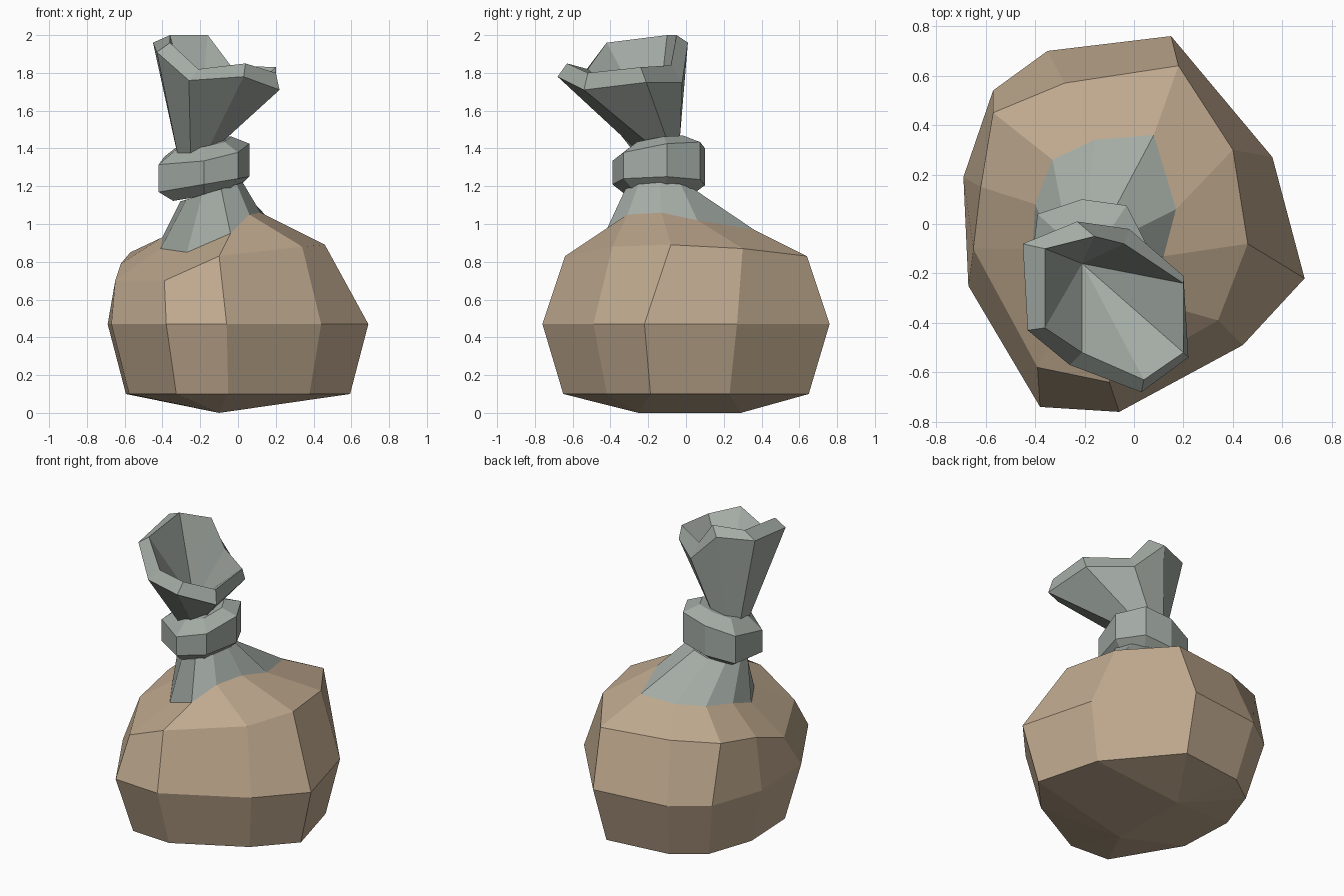
import bpy, bmesh, math
from mathutils import Vector

if "Cube" in bpy.data.objects:
    bpy.data.objects.remove(bpy.data.objects["Cube"])

def material(name, rgb):
    m = bpy.data.materials.new(name)
    m.diffuse_color = (*rgb, 1)
    m.use_nodes = True
    m.node_tree.nodes["Principled BSDF"].inputs["Base Color"].default_value = m.diffuse_color
    return m

burlap = material("tan burlap", (0.52, 0.395, 0.27))
cloth = material("grey green cloth", (0.37, 0.41, 0.375))

def loft(name, rings, mats, cloth_from=0, closed=False):
    """Skin consecutive rings of equal length; bands from cloth_from use the last material."""
    bm = bmesh.new()
    loops = [[bm.verts.new(p) for p in ring] for ring in rings]
    n = len(loops[0])
    pairs = list(zip(loops, loops[1:]))
    if closed:
        pairs.append((loops[-1], loops[0]))
    for k, (a, b) in enumerate(pairs):
        for i in range(n):
            j = (i + 1) % n
            f = bm.faces.new((a[i], a[j], b[j], b[i]))
            f.material_index = len(mats) - 1 if k >= cloth_from else 0
    bmesh.ops.remove_doubles(bm, verts=bm.verts, dist=0.001)
    edges = [e for e in bm.edges if e.is_boundary]
    if edges:
        bmesh.ops.holes_fill(bm, edges=edges)
    bmesh.ops.recalc_face_normals(bm, faces=bm.faces)
    me = bpy.data.meshes.new(name)
    bm.to_mesh(me)
    bm.free()
    for m in mats:
        me.materials.append(m)
    ob = bpy.data.objects.new(name, me)
    bpy.context.collection.objects.link(ob)
    return ob

# Sack body: belly outline, shoulder and neck base, ten sides
belly = [(0.15, 0.76), (-0.35, 0.70), (-0.57, 0.54), (-0.69, 0.19), (-0.67, -0.25),
         (-0.38, -0.74), (-0.06, -0.76), (0.44, -0.49), (0.69, -0.22), (0.56, 0.27)]
shoulder = [(0.18, 0.64, 0.83), (-0.28, 0.57, 0.84), (-0.57, 0.45, 0.85), (-0.62, 0.15, 0.79),
            (-0.65, -0.10, 0.70), (-0.39, -0.58, 0.70), (-0.10, -0.64, 0.83),
            (0.34, -0.39, 0.88), (0.46, -0.08, 0.89), (0.40, 0.30, 0.87)]
neck_base = [(0.08, 0.36, 0.97), (-0.16, 0.34, 0.96), (-0.33, 0.26, 0.96), (-0.40, 0.08, 0.93),
             (-0.41, -0.10, 0.87), (-0.27, -0.33, 0.85), (-0.04, -0.43, 0.95),
             (0.06, -0.31, 1.05), (0.12, -0.13, 1.06), (0.17, 0.06, 1.02)]
# the base is a short ridge, the waist a small ring just inside the tie
ridge = [(-0.1, 0.29 if y > 0 else -0.25, 0) for x, y in belly]
foot = [(x * 0.86, y * 0.855, 0.1) for x, y in belly]
middle = [(x, y, 0.47) for x, y in belly]
waist = []
for i in range(10):
    a = math.radians(72 + 36 * i)
    c, s = math.cos(a), math.sin(a)
    waist.append((-0.14 + 0.165 * c, -0.14 + 0.19 * s, 1.17 + 0.05 * c))
loft("sack_body", [ridge, foot, middle, shoulder, neck_base, waist], [burlap, cloth], 4)

# Tie: seven-sided bevelled band, tilted
plan = [(0.06, -0.10), (-0.03, 0.075), (-0.21, 0.10), (-0.39, 0.04),
        (-0.42, -0.20), (-0.18, -0.39), (0.0, -0.33)]

def tie_ring(scale, base, sx, sy):
    ring = []
    for x, y in plan:
        dx, dy = (x + 0.18) * scale, (y + 0.15) * scale
        ring.append((dx - 0.18, dy - 0.15, base + sx * dx + sy * dy))
    return ring

loft("neck_tie", [tie_ring(0.68, 1.15, 0.17, 0), tie_ring(1, 1.21, 0.17, 0),
                  tie_ring(1, 1.37, 0.2, 0.15), tie_ring(0.6, 1.43, 0.2, 0.15)], [cloth])

# Flared mouth: outer skin, thick rim, inner funnel to one point
rim_out = [(-0.45, -0.08, 1.96), (-0.23, 0.01, 1.96), (-0.02, -0.02, 1.75), (0.20, -0.21, 1.75),
           (0.22, -0.54, 1.71), (0.03, -0.68, 1.78), (-0.26, -0.57, 1.76), (-0.43, -0.43, 1.91)]
rim_in = [(-0.36, -0.10, 2.0), (-0.16, -0.05, 2.0), (-0.04, -0.08, 1.84), (0.20, -0.24, 1.83),
          (0.20, -0.52, 1.80), (0.04, -0.63, 1.85), (-0.21, -0.52, 1.82), (-0.36, -0.42, 1.96)]
throat = []
for i in range(8):
    a = math.radians(160 - 45 * i)
    c, s = math.cos(a), math.sin(a)
    throat.append((-0.21 + 0.12 * c, -0.15 + 0.125 * s, 1.40 + 0.03 * c + 0.02 * s))
loft("flared_mouth", [throat, rim_out, rim_in, [(-0.21, -0.16, 1.47)] * 8], [cloth])
